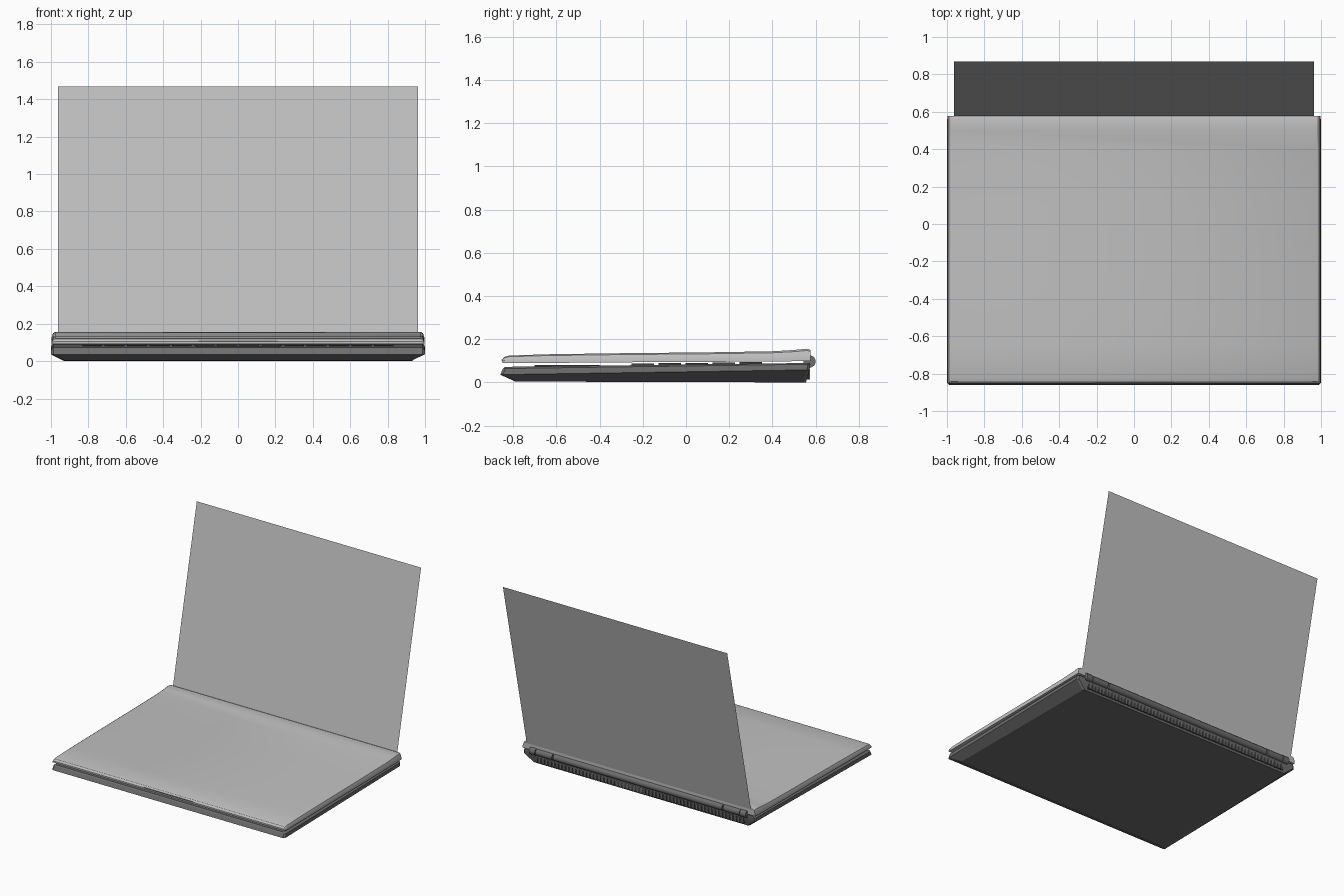
import bpy, bmesh, math

if "Cube" in bpy.data.objects:
    bpy.data.objects.remove(bpy.data.objects["Cube"])


def material(name, v):
    m = bpy.data.materials.new(name)
    m.diffuse_color = (v, v, v, 1)
    m.use_nodes = True
    m.node_tree.nodes["Principled BSDF"].inputs["Base Color"].default_value = m.diffuse_color
    return m


LIGHT = material("light grey", 0.53)
DARK = material("dark grey", 0.155)
BLACK = material("charcoal", 0.06)


def finish(name, bm, mat, smooth=False):
    bmesh.ops.recalc_face_normals(bm, faces=bm.faces)
    me = bpy.data.meshes.new(name)
    bm.to_mesh(me)
    bm.free()
    me.materials.append(mat)
    ob = bpy.data.objects.new(name, me)
    bpy.context.collection.objects.link(ob)
    if smooth:
        bpy.ops.object.select_all(action='DESELECT')
        ob.select_set(True)
        bpy.context.view_layer.objects.active = ob
        bpy.ops.object.shade_smooth_by_angle(angle=math.radians(30))
    return ob


def loft(name, rings, mat, smooth=False):
    """Skin a list of equal-length closed rings and cap both ends."""
    bm = bmesh.new()
    vs = [[bm.verts.new(p) for p in r] for r in rings]
    n = len(vs[0])
    for a, b in zip(vs, vs[1:]):
        for i in range(n):
            j = (i + 1) % n
            bm.faces.new((a[i], a[j], b[j], b[i]))
    bm.faces.new(vs[0])
    bm.faces.new(vs[-1])
    return finish(name, bm, mat, smooth)


def slab_ring(y0, z0, y1, z1, hx):
    """Rectangle with clipped corners, sloping from front to back."""
    c = 0.012
    zf = lambda y: z0 + (z1 - z0) * (y - y0) / (y1 - y0)
    pts = [(-hx + c, y0), (hx - c, y0), (hx, y0 + c), (hx, y1 - c),
           (hx - c, y1), (-hx + c, y1), (-hx, y1 - c), (-hx, y0 + c)]
    return [(x, y, zf(y)) for x, y in pts]


def add_box(bm, x, y, z, sx, sy, sz):
    r = bmesh.ops.create_cube(bm, size=1)
    for v in r["verts"]:
        v.co = (x + v.co.x * sx, y + v.co.y * sy, z + v.co.z * sz)


# Base: tapered underside tray and upper deck
rim = slab_ring(-0.86, 0.036, 0.572, 0.058, 1.0)
loft("base_tray", [slab_ring(-0.79, 0.004, 0.555, 0.0, 0.93), rim], DARK)
loft("base_deck", [rim,
                   slab_ring(-0.847, 0.064, 0.575, 0.084, 0.998),
                   slab_ring(-0.838, 0.072, 0.572, 0.09, 0.988)], DARK)


def deck_z(y):
    return 0.072 + 0.018 * (y + 0.838) / 1.41


# Keyboard and touchpad inside the gap
bm = bmesh.new()
for row in range(5):
    y = -0.2 + row * 0.125
    for col in range(14):
        add_box(bm, -0.78 + col * 0.12, y, deck_z(y) + 0.002, 0.105, 0.105, 0.01)
finish("keyboard_keys", bm, BLACK)
bm = bmesh.new()
add_box(bm, 0, -0.55, deck_z(-0.55) + 0.001, 0.44, 0.3, 0.006)
finish("touchpad", bm, BLACK)

# Closed lid: sections from front to back (y, bottom, top)
sections = [(-0.852, 0.092, 0.104), (-0.842, 0.09, 0.117), (-0.82, 0.09, 0.124),
            (-0.65, 0.09, 0.130), (-0.3, 0.093, 0.135), (0.1, 0.095, 0.139),
            (0.4, 0.097, 0.144), (0.5, 0.098, 0.150), (0.56, 0.1, 0.156),
            (0.577, 0.1, 0.150)]
rings = []
for y, b, t in sections:
    h = t - b
    half = [(0.998, b), (0.998, b + h * 0.4), (0.99, b + h * 0.85), (0.978, t)]
    rings.append([(x, y, z) for x, z in half] +
                 [(-x, y, z) for x, z in reversed(half)])
loft("lid", rings, LIGHT, True)

# Latch strip on the lid front
bm = bmesh.new()
add_box(bm, 0, -0.85, 0.104, 0.42, 0.009, 0.006)
finish("latch", bm, DARK)


# Hinge barrel in segments
def hinge(name, x0, x1, r):
    n = 24
    loft(name, [[(x, 0.572 + r * math.cos(2 * math.pi * i / n),
                  0.097 + r * math.sin(2 * math.pi * i / n)) for i in range(n)]
                for x in (x0, x1)], DARK, True)


hinge("hinge_barrel", -0.725, 0.725, 0.026)
for side, s in (("left", -1), ("right", 1)):
    hinge("hinge_sleeve_" + side, s * 0.735, s * 0.875, 0.026)
    hinge("hinge_knuckle_" + side, s * 0.88, s * 0.93, 0.028)

# Row of rear vent fins
bm = bmesh.new()
for i in range(60):
    add_box(bm, -0.885 + i * 0.03, 0.565, 0.037, 0.014, 0.018, 0.046)
finish("rear_vent_fins", bm, DARK)
bm = bmesh.new()
add_box(bm, 0, 0.564, 0.036, 1.80, 0.009, 0.04)
finish("rear_vent_recess", bm, BLACK)

# Upright screen sheet leaning back from the hinge
bm = bmesh.new()
bm.faces.new([bm.verts.new(p) for p in
              ((-0.963, 0.578, 0.145), (0.963, 0.578, 0.145),
               (0.963, 0.87, 1.468), (-0.963, 0.87, 1.468))])
finish("screen_sheet", bm, LIGHT)
